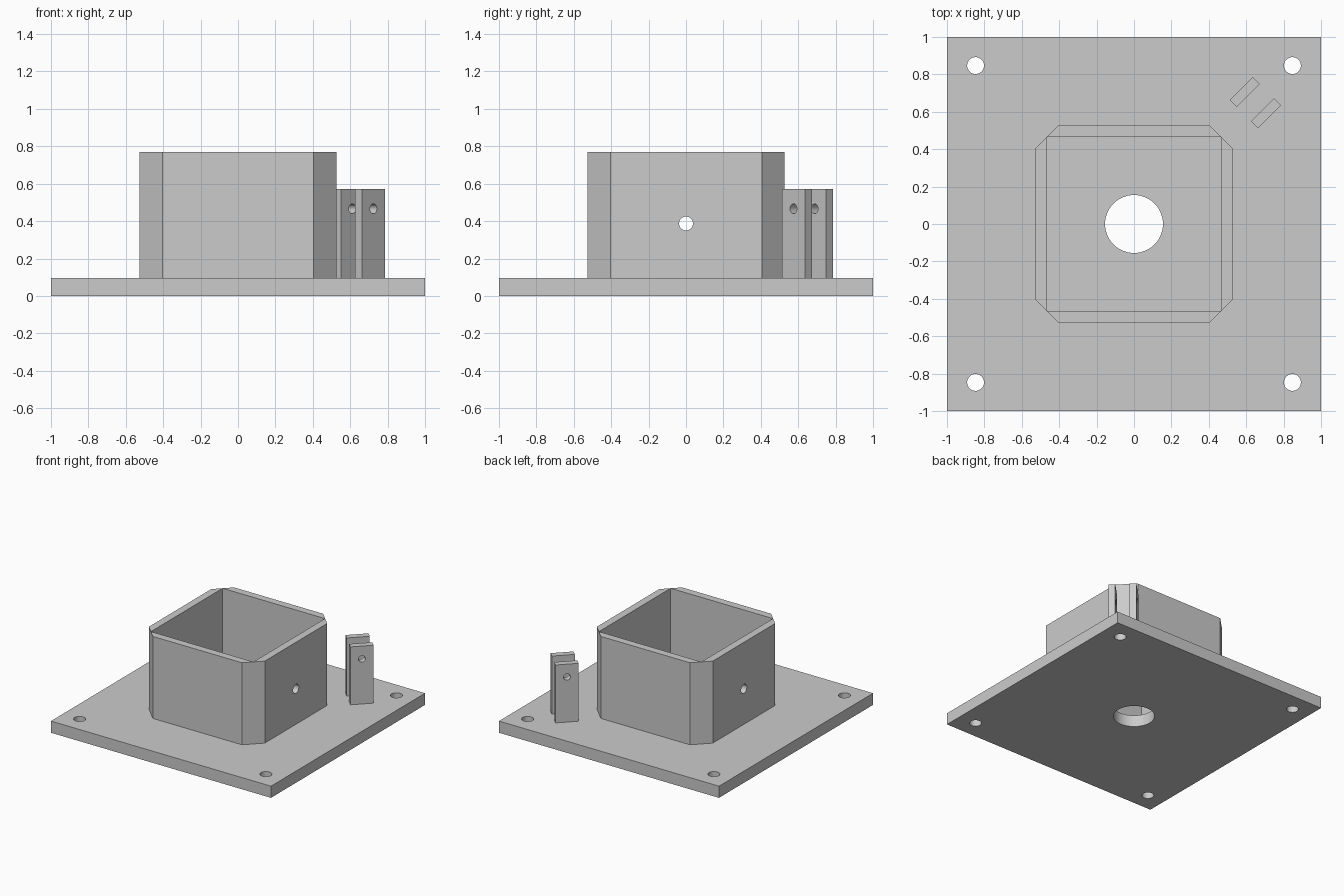
import bpy, bmesh, math
from mathutils import Matrix, Vector

cube = bpy.data.objects.get("Cube")
if cube:
    bpy.data.objects.remove(cube, do_unlink=True)

# Single plain grey
grey = bpy.data.materials.new("light_grey")
grey.use_nodes = True
colour = (0.6, 0.6, 0.6, 1)
grey.diffuse_color = colour
grey.node_tree.nodes["Principled BSDF"].inputs["Base Color"].default_value = colour


def prism(name, outline, z0, z1):
    """Extrude a closed xy outline from z0 to z1."""
    bm = bmesh.new()
    face = bm.faces.new([bm.verts.new((x, y, z0)) for x, y in outline])
    top = bmesh.ops.extrude_face_region(bm, geom=[face])["geom"]
    bmesh.ops.translate(bm, vec=(0, 0, z1 - z0),
                        verts=[v for v in top if isinstance(v, bmesh.types.BMVert)])
    bmesh.ops.recalc_face_normals(bm, faces=bm.faces)
    mesh = bpy.data.meshes.new(name)
    bm.to_mesh(mesh)
    bm.free()
    mesh.materials.append(grey)
    ob = bpy.data.objects.new(name, mesh)
    bpy.context.collection.objects.link(ob)
    return ob


def rectangle(hx, hy):
    return [(-hx, -hy), (hx, -hy), (hx, hy), (-hx, hy)]


def cut(ob, cutter):
    """Subtract the cutter, bake the result and remove the cutter."""
    cutter.hide_render = True
    mod = ob.modifiers.new("cut", "BOOLEAN")
    mod.operation, mod.solver, mod.object = "DIFFERENCE", "EXACT", cutter
    bpy.context.view_layer.objects.active = ob
    bpy.ops.object.modifier_apply(modifier=mod.name)
    bpy.data.objects.remove(cutter, do_unlink=True)


def drill(ob, centre, axis, radius, depth, sides=48):
    """Drill a round hole through the object."""
    ring = [(radius * math.cos(2 * math.pi * i / sides),
             radius * math.sin(2 * math.pi * i / sides)) for i in range(sides)]
    bit = prism("drill_bit", ring, -depth / 2, depth / 2)
    turn = Vector((0, 0, 1)).rotation_difference(Vector(axis)).to_matrix().to_4x4()
    bit.data.transform(Matrix.Translation(centre) @ turn)
    cut(ob, bit)


def smooth_holes(ob):
    bpy.ops.object.select_all(action="DESELECT")
    ob.select_set(True)
    bpy.context.view_layer.objects.active = ob
    bpy.ops.object.shade_smooth_by_angle(angle=math.radians(30))


BASE_TOP = 0.096

# Square base plate with central and corner holes
base = prism("base_plate", rectangle(1, 1), 0, BASE_TOP)
drill(base, (0, 0, 0), (0, 0, 1), 0.155, 1)
for sx in (-1, 1):
    for sy in (-1, 1):
        drill(base, (sx * 0.847, sy * 0.847, 0), (0, 0, 1), 0.045, 1)
smooth_holes(base)

# Socket: chamfered outside, square inside, cross-drilled along x
a, b = 0.527, 0.405
octagon = [(-b, -a), (b, -a), (a, -b), (a, b), (b, a), (-b, a), (-a, b), (-a, -b)]
socket = prism("square_socket", octagon, BASE_TOP, 0.77)
cut(socket, prism("socket_cutter", rectangle(0.4655, 0.4655), 0, 1))
drill(socket, (0, 0, 0.387), (1, 0, 0), 0.037, 3)
smooth_holes(socket)

# Pair of diagonal lugs near the back left corner
for name, x, y in (("inner_lug", 0.593, 0.706), ("outer_lug", 0.706, 0.593)):
    lug = prism(name, rectangle(0.087, 0.026), BASE_TOP, 0.572)
    drill(lug, (0, 0, 0.466), (0, 1, 0), 0.026, 1, 32)
    lug.data.transform(Matrix.Translation((x, y, 0)) @ Matrix.Rotation(math.pi / 4, 4, "Z"))
    smooth_holes(lug)
